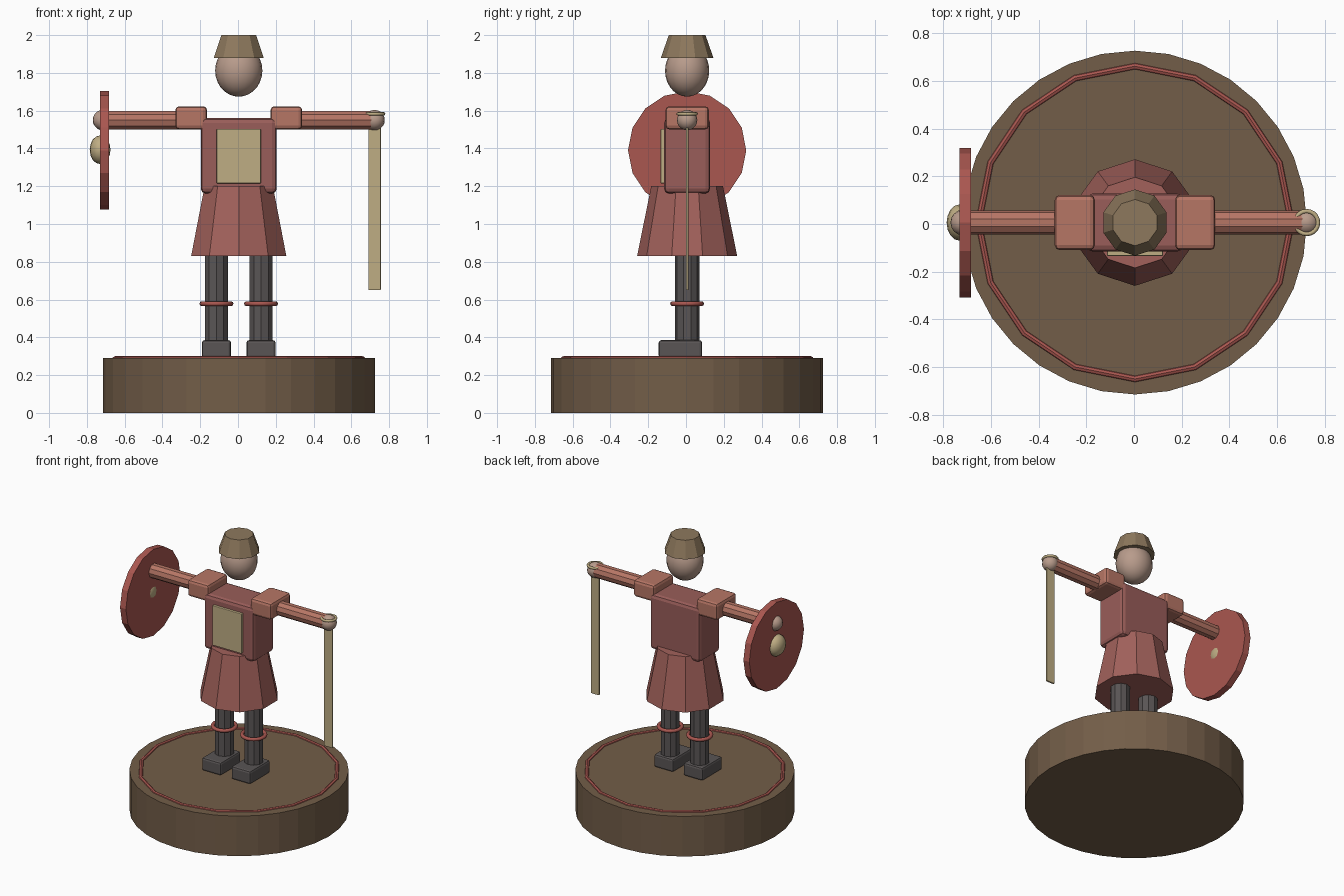
import bpy
from math import radians, pi

if "Cube" in bpy.data.objects:
    bpy.data.objects.remove(bpy.data.objects["Cube"])

CX, CY = 0.004, 0.006   # figure's centre line
mats = {}


def mat(name, rgb):
    m = bpy.data.materials.new(name)
    m.diffuse_color = (*rgb, 1)
    m.use_nodes = True
    m.node_tree.nodes["Principled BSDF"].inputs["Base Color"].default_value = m.diffuse_color
    mats[name] = m


mat("wood", (0.17, 0.11, 0.065))
mat("red", (0.40, 0.095, 0.08))
mat("robe", (0.36, 0.12, 0.105))
mat("vest", (0.32, 0.11, 0.10))
mat("sleeve", (0.47, 0.18, 0.13))
mat("brass", (0.52, 0.42, 0.23))
mat("skin", (0.48, 0.33, 0.26))
mat("hat", (0.27, 0.19, 0.11))
mat("dark", (0.10, 0.09, 0.09))


def finish(name, m, smooth=False):
    o = bpy.context.object
    o.name = name
    o.data.materials.append(mats[m])
    if smooth:
        bpy.ops.object.shade_smooth_by_angle(angle=radians(50))
    return o


def box(name, m, loc, size, bevel=0.0):
    bpy.ops.mesh.primitive_cube_add(size=1, location=loc)
    bpy.context.object.scale = size
    bpy.ops.object.transform_apply(location=False, rotation=False, scale=True)
    o = finish(name, m)
    if bevel:
        b = o.modifiers.new("bevel", 'BEVEL')
        b.width, b.segments = bevel, 2
    return o


def cone(name, m, loc, r1, r2, depth, sides, rot=(0, 0, 0)):
    bpy.ops.mesh.primitive_cone_add(vertices=sides, radius1=r1, radius2=r2,
                                    depth=depth, location=loc, rotation=rot)
    return finish(name, m)


def ball(name, m, loc, radii, seg=16, rings=10):
    bpy.ops.mesh.primitive_uv_sphere_add(segments=seg, ring_count=rings,
                                         radius=1, location=loc)
    bpy.context.object.scale = radii
    bpy.ops.object.transform_apply(location=False, rotation=False, scale=True)
    return finish(name, m, True)


def ring(name, m, loc, R, r, seg, smooth=True):
    bpy.ops.mesh.primitive_torus_add(major_radius=R, minor_radius=r, location=loc,
                                     major_segments=seg, minor_segments=8)
    return finish(name, m, smooth)


# stand
cone("base", "wood", (CX, CY, 0.145), 0.72, 0.72, 0.29, 32)
ring("base_trim", "red", (CX, CY, 0.285), 0.655, 0.015, 16, False)

# mirrored limbs
for s, side in ((-1, "left"), (1, "right")):
    x = CX + s * 0.118
    box(f"{side}_foot", "dark", (x, -0.03, 0.338), (0.154, 0.23, 0.094), 0.014)
    cone(f"{side}_leg", "dark", (x, CY, 0.61), 0.065, 0.065, 0.5, 10)
    ring(f"{side}_knee_band", "red", (x, CY, 0.578), 0.077, 0.013, 20)
    box(f"{side}_shoulder_pad", "sleeve", (CX + s * 0.252, CY, 1.562),
        (0.168, 0.23, 0.122), 0.02)
    cone(f"{side}_arm", "sleeve", (CX + s * 0.44, CY, 1.55), 0.051, 0.051,
         0.53, 10, (0, pi / 2, 0))
    ball(f"{side}_hand", "skin", (CX + s * 0.719, CY, 1.55), (0.054,) * 3)

# body
cone("skirt", "robe", (CX, CY, 1.015), 0.265, 0.19, 0.37, 10)
box("torso", "vest", (CX, CY, 1.361), (0.402, 0.244, 0.398), 0.025)
box("chest_plate", "brass", (CX, -0.122, 1.359), (0.234, 0.024, 0.288), 0.004)

# head and hat
ball("head", "skin", (CX, CY, 1.812), (0.125, 0.117, 0.138), 20, 14)
cone("hat", "hat", (CX, CY, 1.94), 0.139, 0.097, 0.12, 10)

# shield and boss
cone("shield", "red", (-0.707, CY, 1.39), 0.313, 0.313, 0.047, 16, (0, pi / 2, 0))
ball("shield_boss", "brass", (-0.73, CY, 1.393), (0.055, 0.076, 0.076), 16, 8)

# sword and guard
box("sword_blade", "brass", (0.723, CY, 1.1), (0.066, 0.013, 0.9), 0.003)
ring("sword_guard", "brass", (0.723, CY, 1.583), 0.048, 0.009, 20)
